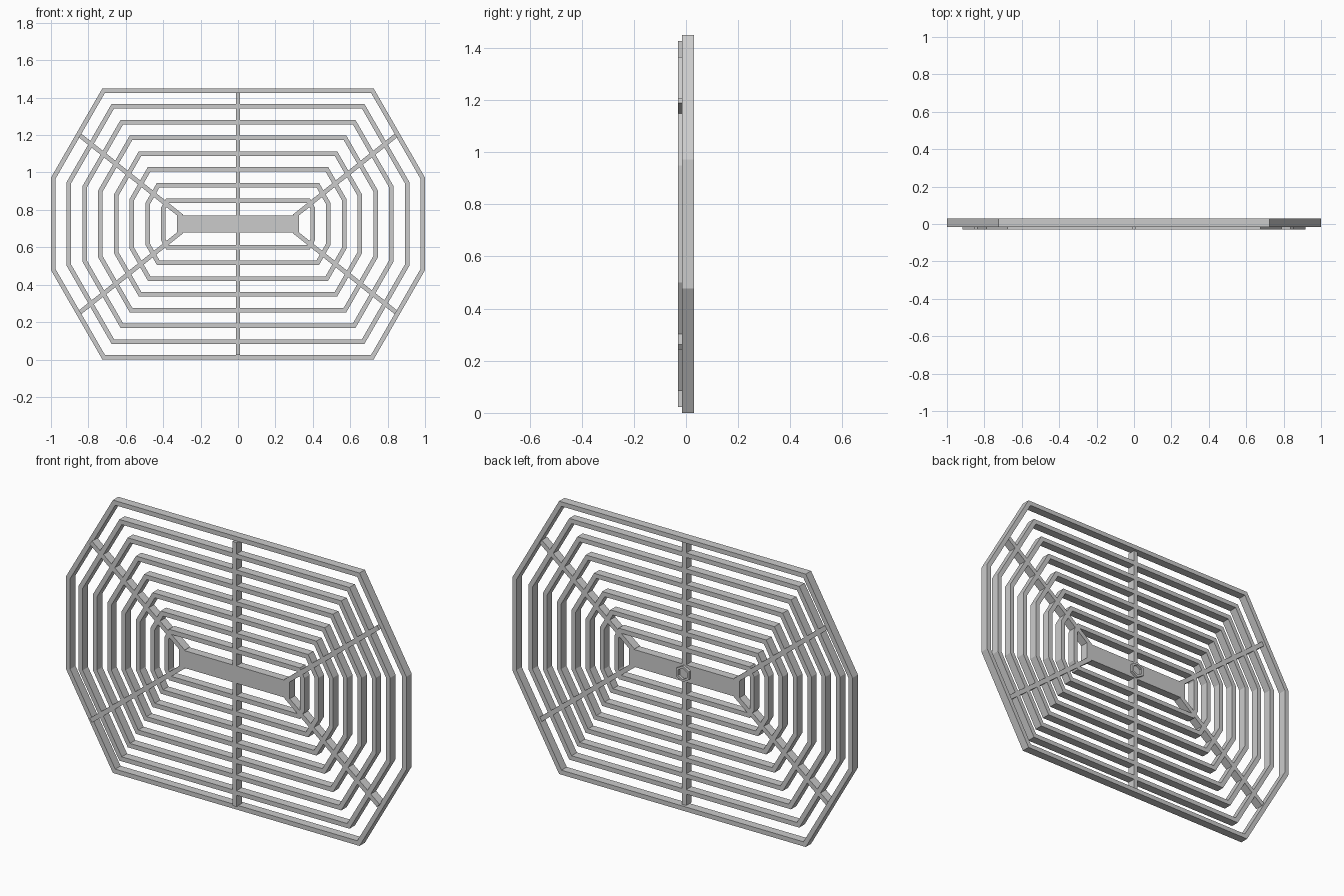
import bpy, math
from mathutils import Vector

cube = bpy.data.objects.get("Cube")
if cube:
    bpy.data.objects.remove(cube)

MID = 0.725            # height of the grille centre
FRONT, BACK = -0.03, 0.015
BAR = 0.024            # width of the thin bars

metal = bpy.data.materials.new("grey metal")
metal.use_nodes = True
metal.diffuse_color = (0.6, 0.6, 0.6, 1)
metal.node_tree.nodes["Principled BSDF"].inputs["Base Color"].default_value = (0.6, 0.6, 0.6, 1)


def build(name, verts, faces):
    mesh = bpy.data.meshes.new(name)
    mesh.from_pydata(verts, [], faces)
    mesh.materials.append(metal)
    obj = bpy.data.objects.new(name, mesh)
    bpy.context.collection.objects.link(obj)
    return obj


def prism(name, outline, y0, y1):
    """Solid extruded along y from a counter-clockwise (x, z) outline."""
    n = len(outline)
    verts = [(x, y, z + MID) for y in (y0, y1) for x, z in outline]
    faces = [tuple(range(n)), tuple(range(2 * n - 1, n - 1, -1))]
    faces += [(i, i + n, (i + 1) % n + n, (i + 1) % n) for i in range(n)]
    return build(name, verts, faces)


def hoop(name, outer, inner, y0, y1):
    """Closed band between two (x, z) outlines, extruded along y."""
    n = len(outer)
    verts = [(x, y, z + MID) for y in (y0, y1) for loop in (outer, inner) for x, z in loop]
    faces = []
    for i in range(n):
        j = (i + 1) % n
        faces += [(i, j, n + j, n + i), (2*n + j, 2*n + i, 3*n + i, 3*n + j),
                  (j, i, 2*n + i, 2*n + j), (n + i, n + j, 3*n + j, 3*n + i)]
    return build(name, verts, faces)


def octagon(d):
    """Stretched octagon moved inward by d on every side."""
    x, z = 1 - d, 0.725 - d
    cx = 0.725 - d * math.tan(math.radians(30))
    cz = 0.247 - d * math.tan(math.radians(15))
    return [(x, -cz), (x, cz), (cx, z), (-cx, z), (-x, cz), (-x, -cz), (-cx, -z), (cx, -z)]


def hexagon(r):
    return [(r * math.sin(-k * math.pi / 3), r * math.cos(k * math.pi / 3)) for k in range(6)]


def spoke(name, a, b):
    a, b = Vector(a), Vector(b)
    side = (b - a).normalized().orthogonal() * BAR / 2
    prism(name, [a - side, b - side, b + side, a + side], FRONT, BACK)


# Outer frame, set slightly back
hoop("outer_frame", octagon(0), octagon(BAR), -0.015, 0.03)

# Concentric inner rings
for k in range(1, 8):
    d = k * 0.0842
    hoop(f"ring_{k}", octagon(d), octagon(d + BAR), FRONT, BACK)

# Centre bar
prism("centre_bar", [(-0.325, -0.046), (0.325, -0.046), (0.325, 0.046), (-0.325, 0.046)], FRONT, BACK)

# Vertical and diagonal spokes
for sz, level in ((1, "upper"), (-1, "lower")):
    spoke(f"{level}_spoke", (0, 0.04 * sz), (0, 0.702 * sz))
    for sx, hand in ((1, "left"), (-1, "right")):
        spoke(f"{level}_{hand}_spoke", (0.30 * sx, 0.04 * sz), (0.845 * sx, 0.473 * sz))

# Hollow hexagonal mount on the back
hoop("rear_mount", hexagon(0.043), hexagon(0.03), BACK - 0.005, 0.03)
